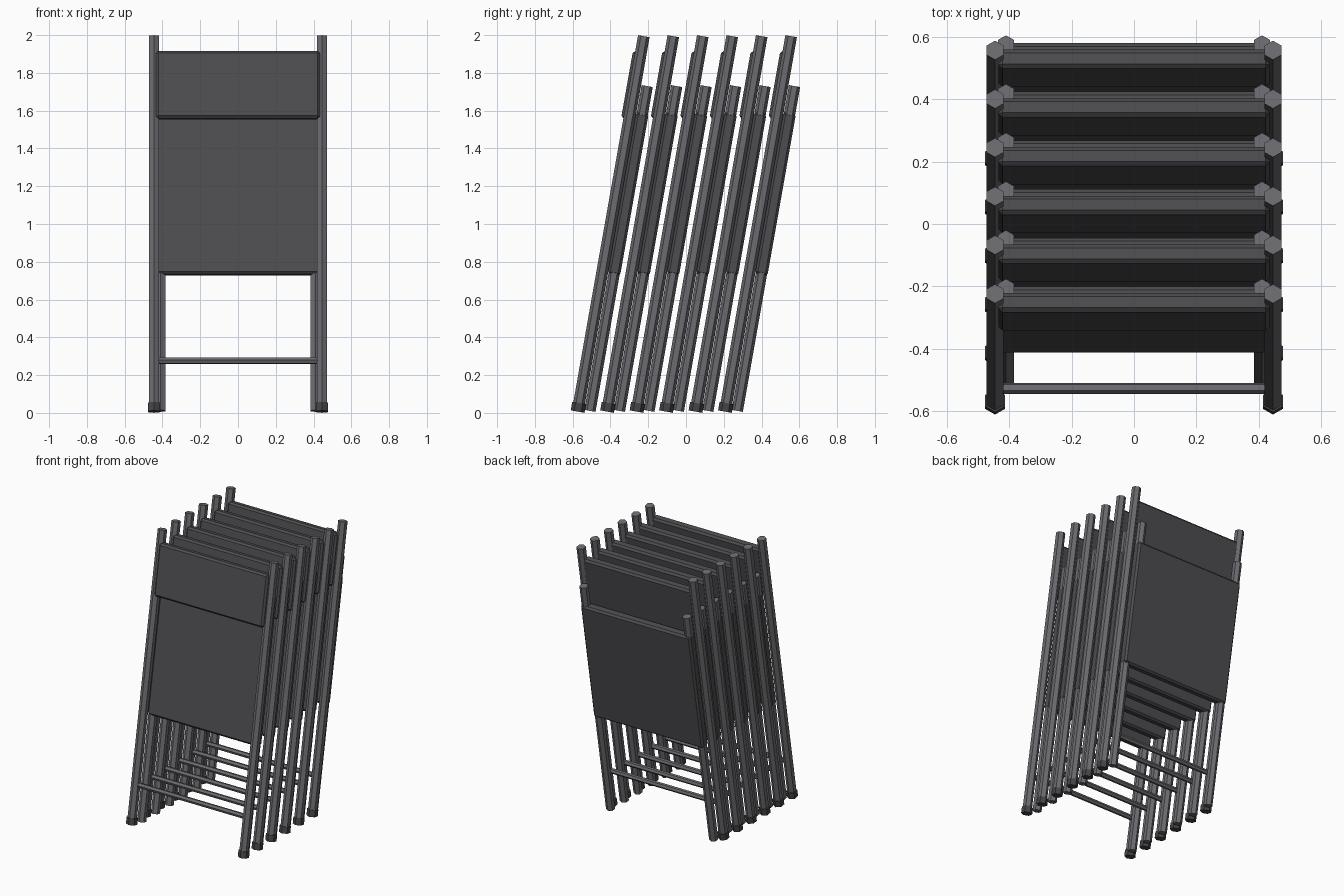
import bpy, bmesh, math
from mathutils import Matrix, Vector

cube = bpy.data.objects.get("Cube")
if cube:
    bpy.data.objects.remove(cube)

CHAIRS = 6
SPACING = 0.156
FIRST_Y = -0.575
TILT = Matrix.Rotation(math.radians(-10), 4, 'X')   # folded chairs lean backwards


def material(name, color):
    mat = bpy.data.materials.new(name)
    mat.use_nodes = True
    mat.diffuse_color = color
    mat.node_tree.nodes["Principled BSDF"].inputs["Base Color"].default_value = color
    return mat


tube_grey = material("tube grey", (0.15, 0.15, 0.165, 1))
panel_grey = material("panel dark grey", (0.075, 0.075, 0.082, 1))
foot_grey = material("foot charcoal", (0.06, 0.06, 0.064, 1))


def finish(bm, name, mat):
    bmesh.ops.recalc_face_normals(bm, faces=bm.faces)
    bm.transform(TILT)
    mesh = bpy.data.meshes.new(name)
    bm.to_mesh(mesh)
    bm.free()
    mesh.materials.append(mat)
    return name, mesh


def hex_tube(name, start, end, radius, mat):
    """Six-sided tube with its corners pointing front and back."""
    a, b = Vector(start), Vector(end)
    forward = Vector((0, 1, 0))
    side = (b - a).normalized().cross(forward)
    bm = bmesh.new()
    ring = []
    for k in range(6):
        angle = k * math.pi / 3
        ring.append(bm.verts.new(a + radius * (forward * math.cos(angle) + side * math.sin(angle))))
    base = bm.faces.new(ring)
    top = bmesh.ops.extrude_face_region(bm, geom=[base], use_keep_orig=True)["geom"]
    bmesh.ops.translate(bm, vec=b - a, verts=[v for v in top if isinstance(v, bmesh.types.BMVert)])
    return finish(bm, name, mat)


def panel(name, half_width, depth, half_thick, low, high):
    """Flat board with chamfered edges."""
    bm = bmesh.new()
    bmesh.ops.create_cube(bm, size=1)
    bmesh.ops.scale(bm, vec=(2 * half_width, 2 * half_thick, high - low), verts=bm.verts)
    bmesh.ops.translate(bm, vec=(0, depth, (low + high) / 2), verts=bm.verts)
    bmesh.ops.bevel(bm, geom=bm.edges[:], offset=0.013, segments=1, affect='EDGES')
    return finish(bm, name, panel_grey)


# Parts of one folded chair, measured along its leaning plane
parts = [
    panel("seat", 0.437, 0.0635, 0.033, 0.753, 1.624),
    panel("backrest", 0.434, -0.012, 0.031, 1.577, 1.94),
    hex_tube("front_rung", (-0.44, 0, 0.28), (0.44, 0, 0.28), 0.018, tube_grey),
]
for label, s in (("left", 1), ("right", -1)):
    x_front, x_rear = 0.445 * s, 0.41 * s
    parts += [
        hex_tube(label + "_front_leg", (x_front, 0, 0.012), (x_front, 0, 2.025), 0.031, tube_grey),
        hex_tube(label + "_rear_leg", (x_rear, 0.0635, 0.022), (x_rear, 0.0635, 1.768), 0.03, tube_grey),
        hex_tube(label + "_foot", (x_front, 0, 0.007), (x_front, 0, 0.053), 0.037, foot_grey),
    ]

# Repeat the chair down the stack
for i in range(CHAIRS):
    for name, mesh in parts:
        obj = bpy.data.objects.new(f"chair_{i + 1}_{name}", mesh)
        obj.location.y = FIRST_Y + i * SPACING
        bpy.context.collection.objects.link(obj)
